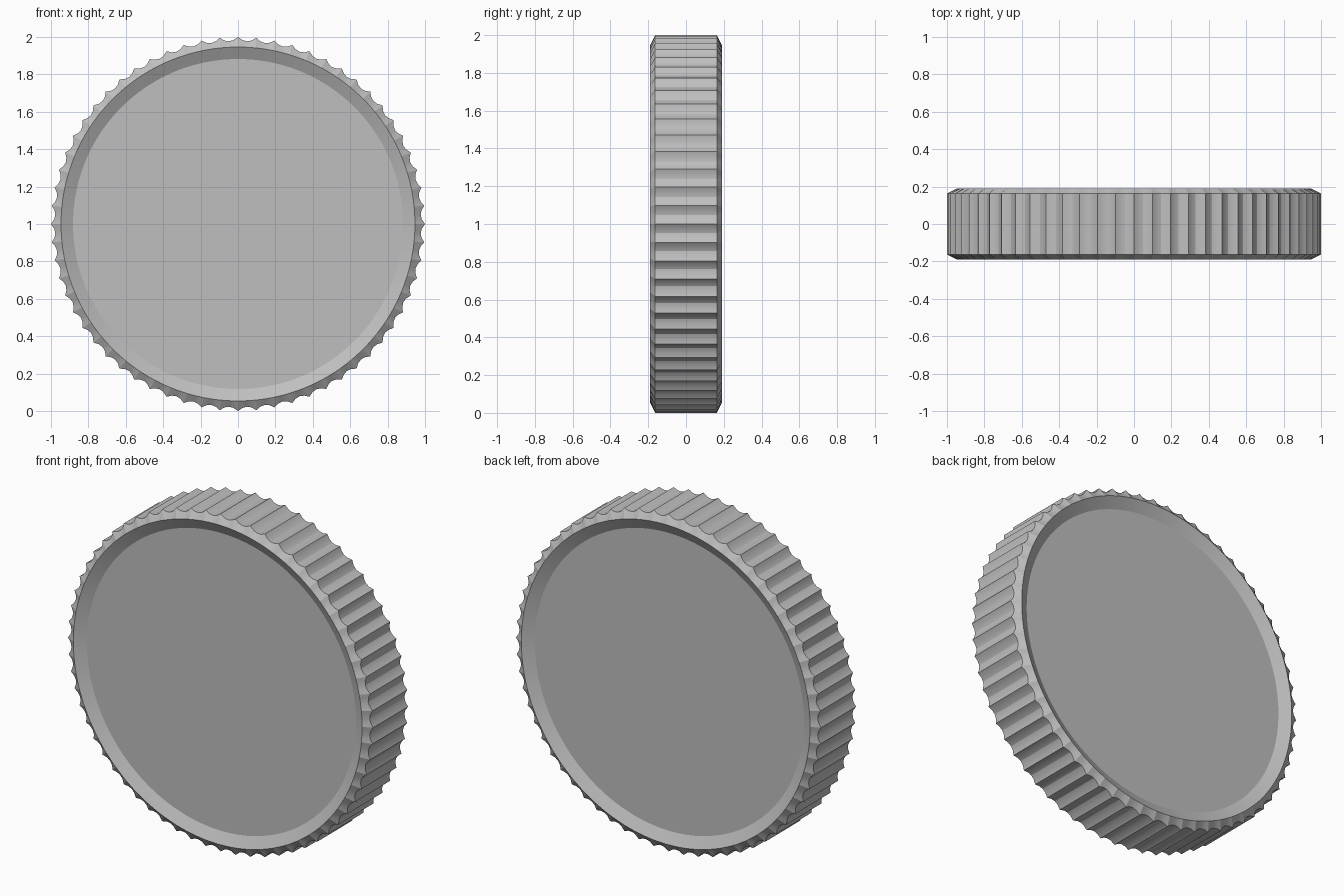
import bpy, bmesh, math

if "Cube" in bpy.data.objects:
    bpy.data.objects.remove(bpy.data.objects["Cube"])

TEETH, SEG = 64, 4          # flutes around the edge, facets per flute
R, DEPTH = 1.0, 0.022       # ridge radius and flute depth
N = TEETH * SEG

metal = bpy.data.materials.new("plain grey")
metal.diffuse_color = (0.52, 0.52, 0.52, 1)
metal.use_nodes = True
metal.node_tree.nodes["Principled BSDF"].inputs["Base Color"].default_value = metal.diffuse_color


def flute_radius(i):
    """Concave scallop between sharp ridges."""
    t = (i % SEG) / SEG * 2 - 1
    return R - DEPTH * (1 - t * t)


def ring(bm, y, radius):
    verts = []
    for i in range(N):
        a = 2 * math.pi * i / N
        r = radius(i)
        verts.append(bm.verts.new((r * math.cos(a), y, 1 + r * math.sin(a))))
    return verts


bm = bmesh.new()
# Rings from front floor, rim, fluted edge, to back rim and floor
profile = [
    (-0.155, lambda i: 0.882),
    (-0.19, lambda i: 0.946),
    (-0.163, flute_radius),
    (0.163, flute_radius),
    (0.19, lambda i: 0.946),
    (0.155, lambda i: 0.882),
]
rings = [ring(bm, y, f) for y, f in profile]
for a, b in zip(rings, rings[1:]):
    for i in range(N):
        j = (i + 1) % N
        bm.faces.new((a[i], a[j], b[j], b[i]))
# Recessed front and back floors
bm.faces.new(rings[0])
bm.faces.new(rings[-1])
bmesh.ops.recalc_face_normals(bm, faces=bm.faces[:])

mesh = bpy.data.meshes.new("fluted_disc")
bm.to_mesh(mesh)
bm.free()
mesh.materials.append(metal)
disc = bpy.data.objects.new("fluted_disc", mesh)
bpy.context.collection.objects.link(disc)

# Smooth the round slopes, keep ridges crisp
bpy.context.view_layer.objects.active = disc
disc.select_set(True)
bpy.ops.object.shade_smooth_by_angle(angle=math.radians(20))
